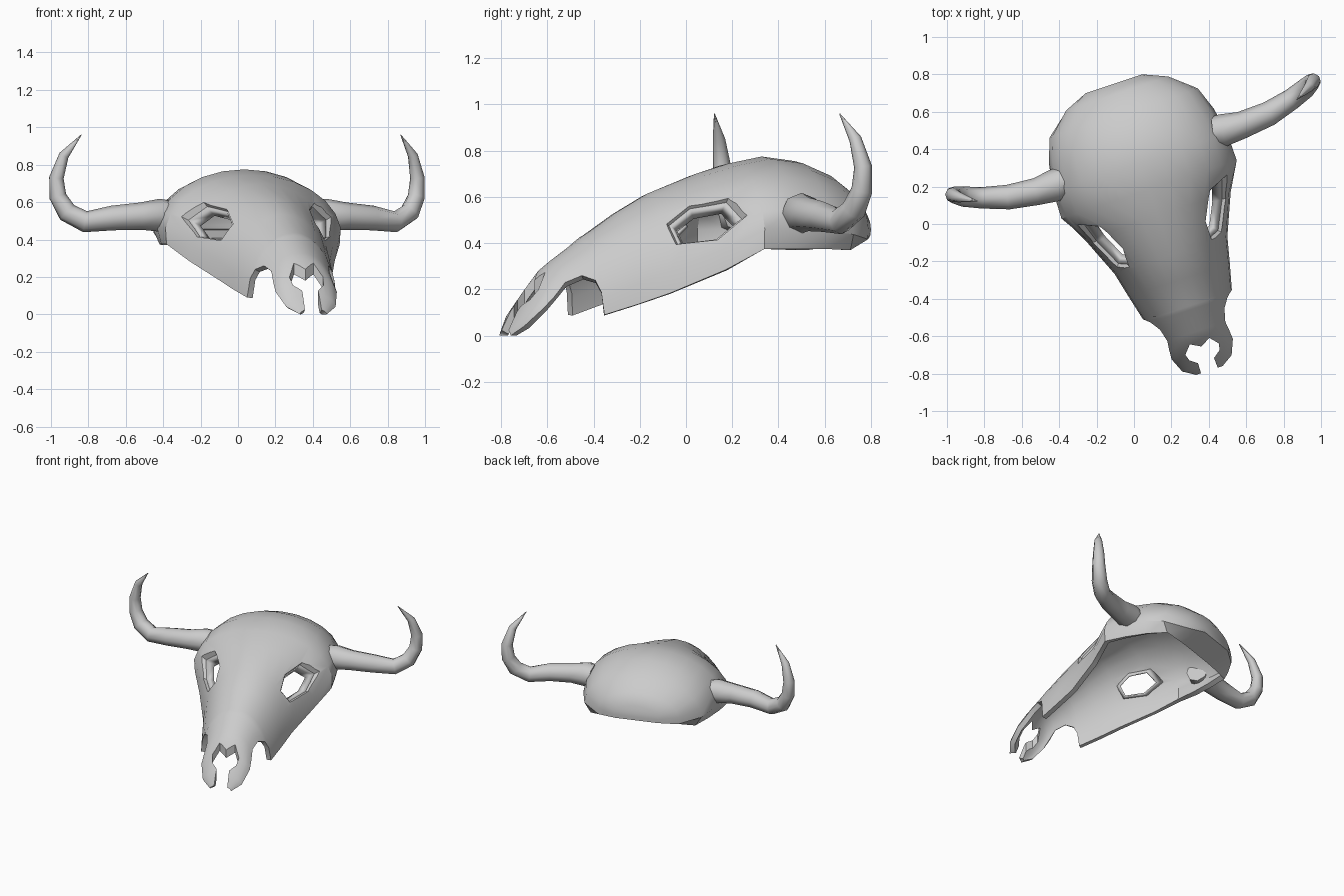
import bpy, bmesh, math
from mathutils import Vector

cube = bpy.data.objects.get("Cube")
if cube:
    bpy.data.objects.remove(cube)

bone = bpy.data.materials.new("bone_grey")
bone.use_nodes = True
GREY = (0.6, 0.6, 0.6, 1)
bone.diffuse_color = GREY
bone.node_tree.nodes["Principled BSDF"].inputs["Base Color"].default_value = GREY

TURN = math.radians(18.4)   # the whole skull is turned about z
SHIFT = 0.135


def make_object(name, bm):
    mesh = bpy.data.meshes.new(name)
    bm.to_mesh(mesh)
    bm.free()
    obj = bpy.data.objects.new(name, mesh)
    bpy.context.collection.objects.link(obj)
    return obj


def activate(obj):
    bpy.ops.object.select_all(action='DESELECT')
    obj.select_set(True)
    bpy.context.view_layer.objects.active = obj


def finish(obj, angle):
    obj.data.materials.clear()
    obj.data.materials.append(bone)
    activate(obj)
    bpy.ops.object.shade_smooth_by_angle(angle=math.radians(angle))
    obj.rotation_euler.z = TURN
    obj.location = (SHIFT * math.cos(TURN), SHIFT * math.sin(TURN), 0)


def prism(name, points, direction, low, high, taper=0, capped=True):
    """Prism around a polygon from low to high along direction, narrower inside."""
    bm = bmesh.new()
    d = Vector(direction).normalized()
    points = [Vector(p) for p in points]
    centre = sum(points, Vector()) / len(points)
    inner, outer = [[bm.verts.new(p + (p - centre) * taper * h + d * h) for p in points]
                    for h in (low, high)]
    if capped:
        bm.faces.new(inner)
        bm.faces.new(outer[::-1])
    for i in range(len(points)):
        k = (i + 1) % len(points)
        bm.faces.new((inner[i], outer[i], outer[k], inner[k]))
    bmesh.ops.recalc_face_normals(bm, faces=bm.faces)
    return make_object(name, bm)


# Skull sections: y, half width, base z, ridge z, lower edge z
sections = [
    (-0.87, 0.075, 0.0, 0.03, 0.0),
    (-0.83, 0.14, 0.03, 0.11, 0.04),
    (-0.75, 0.18, 0.08, 0.22, 0.12),
    (-0.70, 0.19, 0.07, 0.29, 0.17),
    (-0.65, 0.21, 0.06, 0.33, 0.23),
    (-0.58, 0.23, 0.07, 0.38, 0.26),
    (-0.53, 0.243, 0.085, 0.42, 0.24),
    (-0.51, 0.247, 0.09, 0.435, 0.19),
    (-0.50, 0.25, 0.09, 0.44, 0.09),
    (-0.36, 0.285, 0.135, 0.535, 0.135),
    (-0.22, 0.318, 0.185, 0.615, 0.185),
    (0.0, 0.41, 0.29, 0.70, 0.285),
    (0.15, 0.498, 0.42, 0.745, 0.385),
    (0.30, 0.492, 0.44, 0.775, 0.38),
    (0.45, 0.465, 0.44, 0.755, 0.375),
    (0.58, 0.418, 0.44, 0.70, 0.37),
    (0.69, 0.29, 0.45, 0.62, 0.37),
    (0.745, 0.16, 0.46, 0.54, 0.41),
]
STEPS = 14
bm = bmesh.new()
rows = []
for y, w, base, ridge, edge in sections:
    start = math.asin((edge - base) / (ridge - base))
    row = []
    for j in range(STEPS + 1):
        a = start + (math.pi - 2 * start) * j / STEPS
        p = Vector((w * math.cos(a), y, base + (ridge - base) * math.sin(a)))
        if y > 0.1 and j in (0, STEPS):      # rim ends in a straight edge under the back
            p.x = math.copysign(w * (0.98 - 0.2 * (y - 0.15)), p.x)
            p.y = min(y, 0.59)
            p.z = min(p.z, 0.375)
        row.append(bm.verts.new(p))
    rows.append(row)
for near, far in zip(rows, rows[1:]):
    for j in range(STEPS):
        bm.faces.new((near[j], far[j], far[j + 1], near[j + 1]))
# Back of the head closed with level strips
end = rows[-1]
for j in range(STEPS // 2 - 1):
    bm.faces.new((end[j + 1], end[j], end[STEPS - j], end[STEPS - j - 1]))
mid = STEPS // 2
bm.faces.new((end[mid], end[mid - 1], end[mid + 1]))
skull = make_object("skull", bm)
shell = skull.modifiers.new("shell", 'SOLIDIFY')
shell.thickness = 0.036
shell.offset = -1

# Eye sockets: tapered holes, each with a thin lip reaching inside
eye = [(0.235, -0.215, 0.485), (0.235, -0.11, 0.565), (0.31, 0.045, 0.595),
       (0.41, 0.09, 0.515), (0.375, -0.025, 0.415), (0.295, -0.19, 0.395)]
cutters = []
for s, side in ((1, "left"), (-1, "right")):
    points = [(s * x, y, z) for x, y, z in eye]
    outward = (s * 0.75, -0.25, 0.5)
    cutters.append(prism("eye_cutter", points, outward, -0.1, 0.1, 4))
    socket = prism(side + "_eye_socket", points, outward, -0.07, -0.02, 4, False)
    lip = socket.modifiers.new("lip", 'SOLIDIFY')
    lip.thickness = 0.012
    lip.offset = 0
    finish(socket, 30)

# Nose opening
half = [(0.055, -0.705), (0.095, -0.75), (0.085, -0.785), (0.045, -0.815), (0.05, -0.95)]
outline = [(0, -0.735)] + half + [(-x, y) for x, y in half[::-1]]
cutters.append(prism("nose_cutter", [(x, y, 0.2) for x, y in outline], (0, 0, 1), -0.5, 0.5))

activate(skull)
bpy.ops.object.modifier_apply(modifier="shell")
for cutter in cutters:
    cut = skull.modifiers.new("cut", 'BOOLEAN')
    cut.operation = 'DIFFERENCE'
    cut.solver = 'EXACT'
    cut.object = cutter
    bpy.ops.object.modifier_apply(modifier="cut")
    bpy.data.objects.remove(cutter)
for v in skull.data.vertices:
    v.co.z = max(v.co.z, 0)
finish(skull, 35)

# Horns: x, y, z, radius along the centre line
horn_path = [
    (0.42, 0.335, 0.53, 0.08), (0.47, 0.325, 0.53, 0.088),
    (0.58, 0.32, 0.525, 0.073), (0.735, 0.332, 0.515, 0.066),
    (0.875, 0.367, 0.495, 0.057), (0.965, 0.399, 0.545, 0.054),
    (1.01, 0.421, 0.63, 0.046), (1.017, 0.424, 0.73, 0.039),
    (0.983, 0.40, 0.85, 0.027), (0.90, 0.356, 0.96, 0.002),
]
# The right horn sweeps back a little more than the left
for side, name, sweep in ((1, "left_horn", 0), (-1, "right_horn", 0.05)):
    curve = bpy.data.curves.new(name, 'CURVE')
    curve.dimensions = '3D'
    curve.bevel_depth = 1
    curve.bevel_resolution = 2
    curve.use_fill_caps = True
    spline = curve.splines.new('POLY')
    spline.points.add(len(horn_path) - 1)
    for point, (x, y, z, r) in zip(spline.points, horn_path):
        point.co = (side * x * (1 - sweep / 5), y + sweep * (x - 0.4), z, 1)
        point.radius = r
    horn = bpy.data.objects.new(name, curve)
    bpy.context.collection.objects.link(horn)
    activate(horn)
    bpy.ops.object.convert(target='MESH')
    finish(bpy.context.view_layer.objects.active, 50)
